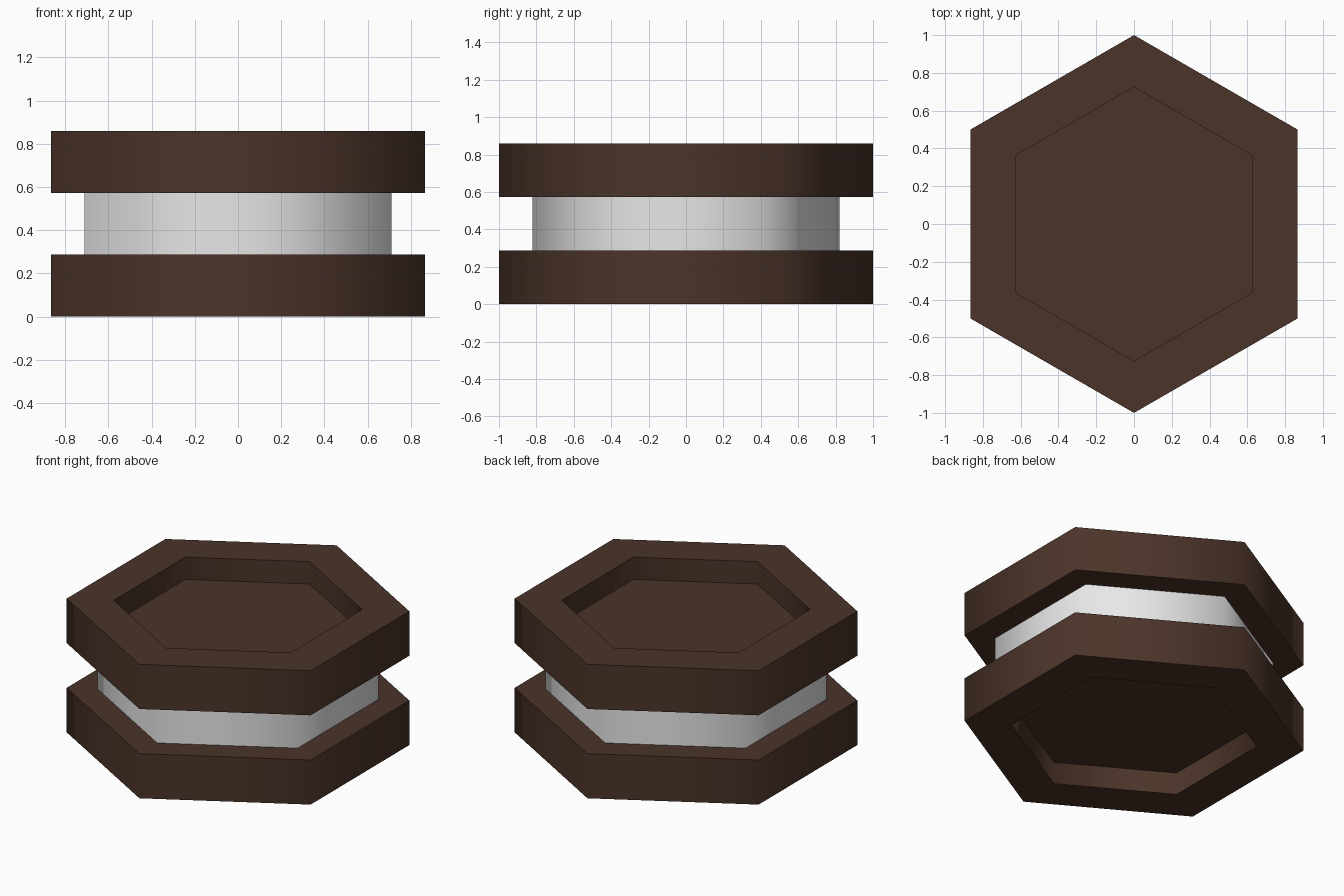
import bpy, bmesh, math

if "Cube" in bpy.data.objects:
    bpy.data.objects.remove(bpy.data.objects["Cube"])

R = 1.0            # outer corner radius of the wafers
T = 0.2865         # thickness of each layer
RECESS_R, RECESS_D = 0.725, 0.143
CREAM_R = 0.82


def material(name, colour):
    m = bpy.data.materials.new(name)
    m.diffuse_color = (*colour, 1)
    m.use_nodes = True
    m.node_tree.nodes["Principled BSDF"].inputs["Base Color"].default_value = m.diffuse_color
    return m


def hex_sweep(name, profile, mat):
    """Sweep a (radius, z) profile round six corners and cap both ends."""
    bm = bmesh.new()
    rings = []
    for r, z in profile:
        rings.append([bm.verts.new((r * math.cos(math.radians(30 + 60 * i)),
                                    r * math.sin(math.radians(30 + 60 * i)), z))
                      for i in range(6)])
    for a, b in zip(rings, rings[1:]):
        for i in range(6):
            j = (i + 1) % 6
            bm.faces.new((a[i], a[j], b[j], b[i]))
    bm.faces.new(rings[0])
    bm.faces.new(rings[-1])
    bmesh.ops.recalc_face_normals(bm, faces=bm.faces)
    mesh = bpy.data.meshes.new(name)
    bm.to_mesh(mesh)
    bm.free()
    mesh.materials.append(mat)
    ob = bpy.data.objects.new(name, mesh)
    bpy.context.collection.objects.link(ob)
    # Sides blend smoothly round the corners, rims stay sharp
    bpy.ops.object.select_all(action='DESELECT')
    ob.select_set(True)
    bpy.context.view_layer.objects.active = ob
    bpy.ops.object.shade_smooth_by_angle(angle=math.radians(75))
    return ob


chocolate = material("chocolate brown", (0.070, 0.034, 0.022))
white = material("cream white", (0.8, 0.8, 0.8))

# Bottom wafer, recessed underneath
hex_sweep("bottom_wafer", [(RECESS_R, RECESS_D), (RECESS_R, 0), (R, 0), (R, T)], chocolate)
# Cream layer
hex_sweep("cream_filling", [(CREAM_R, T), (CREAM_R, 2 * T)], white)
# Top wafer, recessed on top
hex_sweep("top_wafer", [(R, 2 * T), (R, 3 * T), (RECESS_R, 3 * T),
                        (RECESS_R, 3 * T - RECESS_D)], chocolate)
